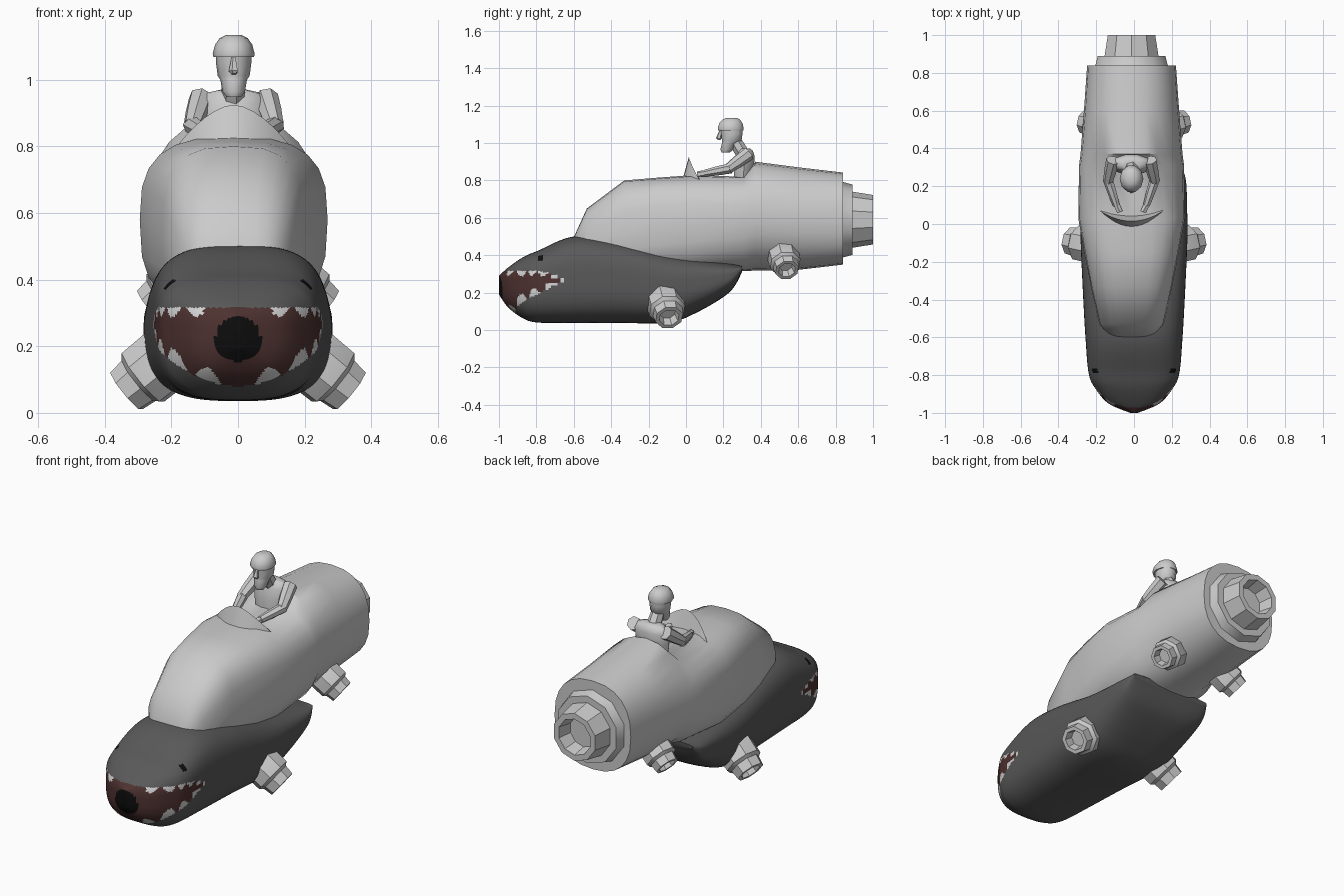
import bpy, bmesh, math
from mathutils import Vector

if "Cube" in bpy.data.objects:
    bpy.data.objects.remove(bpy.data.objects["Cube"])


def material(name, r, g, b):
    m = bpy.data.materials.new(name)
    m.diffuse_color = (r, g, b, 1)
    m.use_nodes = True
    m.node_tree.nodes["Principled BSDF"].inputs["Base Color"].default_value = m.diffuse_color
    return m


LIGHT = material("light grey", .60, .60, .60)
DARK = material("dark grey", .10, .10, .10)
MAROON = material("mouth maroon", .075, .032, .03)
WHITE = material("tooth white", .66, .66, .66)
BLACK = material("black", .004, .004, .004)
CX = -.013  # upper body sits slightly off centre


def skin(name, rings, mats=(LIGHT,), angle=35, rule=None):
    """Skin a list of equal-length point rings, with capped ends."""
    bm = bmesh.new()
    vs = [[bm.verts.new(p) for p in r] for r in rings]
    n = len(vs[0])
    for a, b in zip(vs, vs[1:]):
        for k in range(n):
            j = (k + 1) % n
            bm.faces.new((a[k], a[j], b[j], b[k]))
    bm.faces.new(vs[0])
    bm.faces.new(vs[-1])
    bmesh.ops.recalc_face_normals(bm, faces=bm.faces)
    if rule:
        for f in bm.faces:
            f.material_index = rule(f.calc_center_median())
    me = bpy.data.meshes.new(name)
    bm.to_mesh(me)
    bm.free()
    for m in mats:
        me.materials.append(m)
    ob = bpy.data.objects.new(name, me)
    bpy.context.collection.objects.link(ob)
    bpy.ops.object.select_all(action='DESELECT')
    ob.select_set(True)
    bpy.context.view_layer.objects.active = ob
    bpy.ops.object.shade_smooth_by_angle(angle=math.radians(angle))
    return ob


def section(y, zb, zm, zt, hw, e, n, cx=0):
    """Rounded-box hull section at y."""
    pts = []
    for k in range(n):
        a = 2 * math.pi * k / n
        c, s = math.cos(a), math.sin(a)
        x = math.copysign(abs(c) ** (2 / e), c) * hw
        h = math.copysign(abs(s) ** (2 / e), s)
        pts.append((cx + x, y, zm + h * ((zt - zm) if h > 0 else (zm - zb))))
    return pts


def refine(rows, steps):
    """Catmull-Rom interpolation between section rows."""
    out = []
    for i in range(len(rows) - 1):
        p = [rows[max(0, min(len(rows) - 1, i + d))] for d in (-1, 0, 1, 2)]
        for k in range(steps):
            t = k / steps
            out.append([.5 * (2 * b + (c - a) * t + (2 * a - 5 * b + 4 * c - d) * t * t
                              + (3 * b - a - 3 * c + d) * t ** 3) for a, b, c, d in zip(*p)])
    return out + [list(rows[-1])]


def lathe(name, end, direction, profile, n=8):
    """Turned part: profile of (distance along direction from end, radius)."""
    q = Vector(direction).to_track_quat('Z', 'Y')
    rings = [[Vector(end) + q @ Vector((r * math.cos(2 * math.pi * (k + .5) / n),
                                        r * math.sin(2 * math.pi * (k + .5) / n), d))
              for k in range(n)] for d, r in profile]
    return skin(name, rings)


def limb(name, p, q, r1, r2, n=7):
    d = Vector(q) - Vector(p)
    return lathe(name, p, d, [(0, r1), (d.length * .5, (r1 + r2) * .53), (d.length, r2)], n)


def stack(name, rows, n=10, angle=50):
    """Upright part from oval rows (z, y centre, half width, half depth)."""
    return skin(name, [[(CX + hx * math.cos(2 * math.pi * k / n), y + hy * math.sin(2 * math.pi * k / n), z)
                        for k in range(n)] for z, y, hx, hy in rows], angle=angle)


# painted face on the lower hull
def face_paint(p):
    x, y, z = abs(p.x), p.y, p.z
    if math.hypot(y + .775, z - .385) < .016 and x > .1:
        return 3
    if y > -.62:
        return 0
    if x < .09 and y < -.85 and math.hypot(x, z - .222) < .068:
        return 3
    back = max(0, (y + .8) / .17)
    low = .08 + .11 * (x / .24) ** 2 + .07 * back
    high = .316 - .055 * back ** 1.5
    if not low < z < high:
        return 0
    s = x + max(0, y + .87)
    fade = 1 - .5 * min(1, back)
    lower = .062 * abs(math.cos(math.pi * (s - .09) / .1)) - .022 if s > .04 else 0
    upper = .042 * abs(math.cos(math.pi * (s - .125) / .075)) - .014 if s > .085 else 0
    if z - low < lower * fade or high - z < upper * fade:
        return 2
    return 1


# lower hull: y, bottom, widest height, top, half width, squareness
lower = [(-1.0, .19, .225, .29, .02, 2.5), (-.95, .12, .25, .335, .135, 2.8),
         (-.87, .062, .26, .39, .205, 3), (-.79, .04, .27, .425, .24, 3),
         (-.6, .038, .28, .50, .257, 3), (-.37, .038, .28, .48, .27, 3),
         (-.1, .04, .25, .415, .282, 3), (.05, .09, .26, .388, .282, 3),
         (.23, .2, .29, .36, .275, 3), (.3, .31, .33, .342, .25, 3)]
skin("lower_hull", [section(*r, 200) for r in refine(lower, 12)],
     (DARK, MAROON, WHITE, BLACK), 40, face_paint)

# upper hull with hump behind the cockpit
upper = [(-.605, .35, .40, .485, .11, 3), (-.53, .33, .45, .65, .17, 3),
         (-.33, .3, .52, .80, .215, 3), (-.15, .3, .56, .815, .25, 3),
         (.03, .3, .58, .828, .282, 2.9), (.31, .315, .59, .82, .278, 2.6),
         (.37, .318, .59, .90, .27, 2.1), (.6, .322, .59, .87, .252, 2.2),
         (.84, .35, .59, .842, .235, 2.4)]
skin("upper_hull", [section(*r, 24, CX) for r in upper], angle=50)

# main rear nozzle
lathe("rear_nozzle", (CX, 1, .59), (0, 1, 0),
      [(-.18, .21), (-.155, .2), (-.11, .188), (-.11, .15), (0, .132), (0, .1), (-.08, .085)], 10)

# side thrusters, mirrored
for side, tag in ((-1, "left"), (1, "right")):
    for part, pos, k in (("front", (.335, -.09, .066), 1), ("rear", (.262, .54, .32), .85)):
        prof = [(-.24, .075), (-.15, .102), (-.065, .1), (-.05, .082), (0, .076), (0, .055), (-.05, .045)]
        lathe(f"{part}_thruster_{tag}", (side * pos[0], pos[1], pos[2]), (side * .76, .16, -.62),
              [(d * k, r * k) for d, r in prof])

# curved wind deflector
rings = []
for i in range(13):
    t = -1 + i / 6
    h = .005 + .12 * (1 - abs(t) ** 1.7)
    x, y, z = CX + .175 * t, -.02 + .095 * t * t, .80 - .01 * t * t
    rings.append([(x, y, z), (x, y + .035 * (1 - t * t), z + h), (x, y + .01 + .06 * (1 - t * t), z)])
skin("wind_deflector", rings)

# rider
stack("rider_torso", [(.79, .305, .085, .05), (.87, .31, .1, .055), (.93, .32, .105, .05),
                      (.96, .32, .085, .038), (.97, .315, .04, .03)])
limb("rider_neck", (CX, .305, .94), (CX, .262, 1.01), .036, .034)
stack("rider_head", [(.948, .212, .022, .022), (.965, .218, .034, .036), (1.0, .234, .04, .044),
                     (1.012, .245, .048, .055), (1.05, .245, .053, .06), (1.085, .245, .054, .062)])
lathe("rider_nose", (CX, .175, 1.025), (0, -.25, -1), [(-.045, .006), (0, .015), (.008, .008)], 5)
stack("rider_helmet", [(1.068, .239, .061, .071), (1.078, .239, .063, .073), (1.105, .24, .056, .066),
                       (1.125, .242, .042, .05), (1.135, .245, .022, .028)])
for side, tag in ((-1, "left"), (1, "right")):
    def at(x, y, z):
        return (CX + side * x, y, z)
    limb("upper_arm_" + tag, at(.098, .338, .945), at(.124, .225, .862), .037, .027)
    limb("forearm_" + tag, at(.126, .24, .865), at(.08, .1, .838), .028, .019)
    limb("hand_" + tag, at(.084, .112, .838), at(.062, .065, .832), .016, .018, 6)
